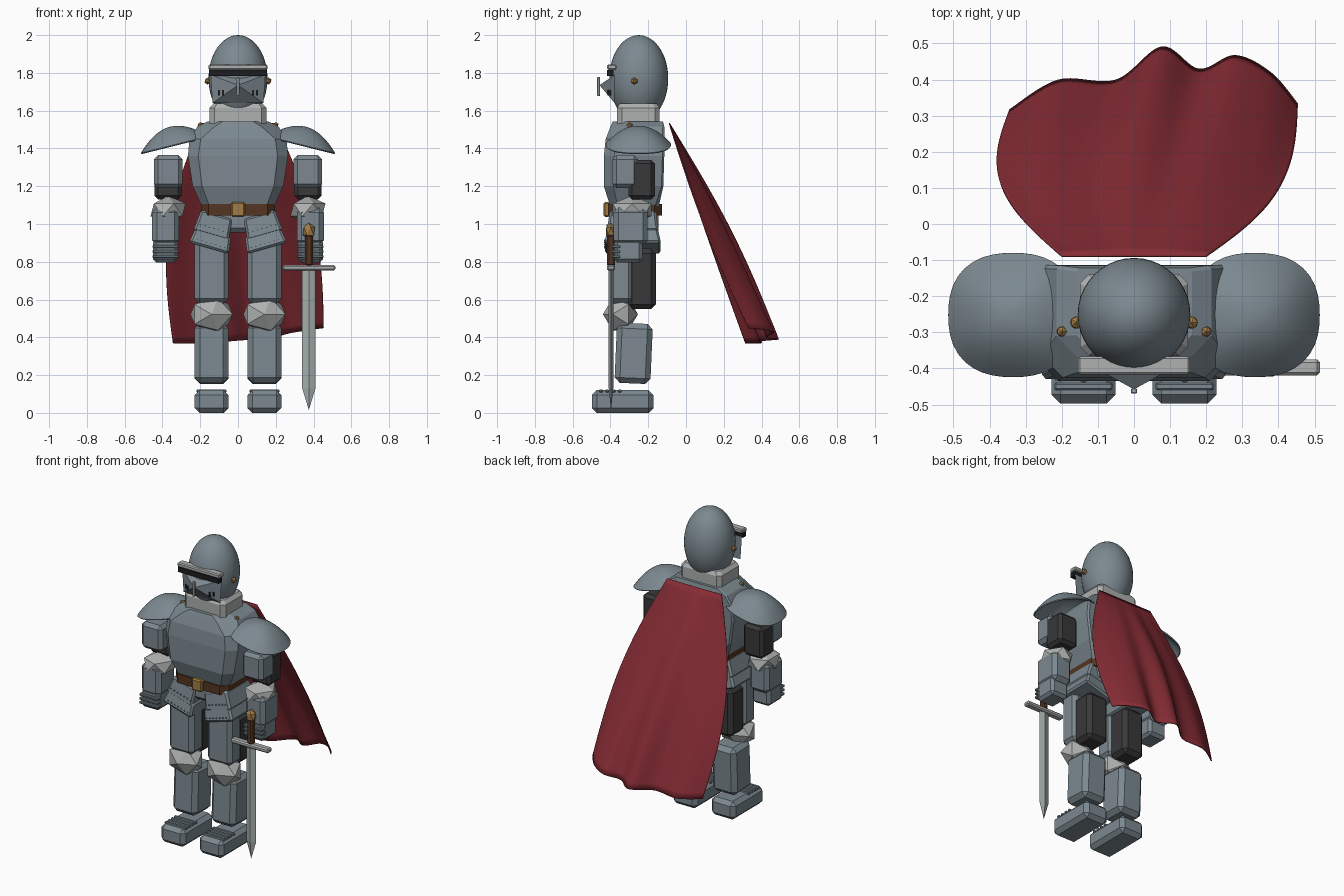
import bpy, bmesh, math
from mathutils import Vector, Matrix

cube = bpy.data.objects.get("Cube")
if cube:
    bpy.data.objects.remove(cube, do_unlink=True)


def material(name, *rgb):
    m = bpy.data.materials.new(name)
    m.use_nodes = True
    m.diffuse_color = (*rgb, 1)
    m.node_tree.nodes["Principled BSDF"].inputs["Base Color"].default_value = (*rgb, 1)
    return m


STEEL = material("blue steel", .2, .25, .28)
TRIM = material("pale steel", .42, .44, .43)
BLADE = material("blade steel", .37, .42, .40)
DARK = material("dark padding", .04, .04, .042)
BLACK = material("slot black", .012, .012, .014)
RED = material("cape red", .24, .025, .035)
BROWN = material("brown leather", .09, .035, .015)
GOLD = material("aged brass", .36, .2, .06)


def finish(name, bm, mat, smooth=False):
    bmesh.ops.recalc_face_normals(bm, faces=bm.faces)
    me = bpy.data.meshes.new(name)
    bm.to_mesh(me)
    bm.free()
    me.materials.append(mat)
    for p in me.polygons:
        p.use_smooth = smooth
    ob = bpy.data.objects.new(name, me)
    bpy.context.collection.objects.link(ob)
    return ob


def box(name, center, size, mat, bevel=0.0, rot=(0, 0, 0), taper=1.0):
    """Chamfered block; taper scales the top end."""
    bm = bmesh.new()
    bmesh.ops.create_cube(bm, size=1)
    for v in bm.verts:
        k = taper if v.co.z > 0 else 1
        v.co = Vector((v.co.x * size[0] * k, v.co.y * size[1] * k, v.co.z * size[2]))
    if bevel:
        bmesh.ops.bevel(bm, geom=bm.edges[:], offset=bevel, segments=1, affect='EDGES')
    ob = finish(name, bm, mat)
    ob.location = center
    ob.rotation_euler = [math.radians(a) for a in rot]


def gem(name, center, size, mat, rot_x=0):
    """Faceted twenty-sided ball."""
    bm = bmesh.new()
    bmesh.ops.create_icosphere(bm, subdivisions=1, radius=1,
                               matrix=Matrix.Rotation(math.radians(rot_x), 4, 'X'))
    bmesh.ops.scale(bm, vec=size, verts=bm.verts)
    finish(name, bm, mat).location = center


def loft(name, rings, mat):
    """Stack of chamfered rectangles: z, half width, front, back, front cut, back cut."""
    bm = bmesh.new()
    loops = []
    for z, w, f, b, c, d in rings:
        pts = [(-w + c, f), (w - c, f), (w, f + c), (w, b - d),
               (w - d, b), (-w + d, b), (-w, b - d), (-w, f + c)]
        loops.append([bm.verts.new((x, y, z)) for x, y in pts])
    for lo, hi in zip(loops, loops[1:]):
        for i in range(8):
            j = (i + 1) % 8
            bm.faces.new((lo[i], lo[j], hi[j], hi[i]))
    bm.faces.new(loops[0])
    bm.faces.new(loops[-1])
    finish(name, bm, mat)


# Helmet: egg dome, brow bar, eye slot, pointed visor with ridge and breaths
bm = bmesh.new()
bmesh.ops.create_uvsphere(bm, u_segments=40, v_segments=24, radius=1)
bmesh.ops.scale(bm, vec=(.156, .156, .23), verts=bm.verts)
finish("helmet_dome", bm, STEEL, True).location = (0, -.25, 1.77)
box("brow_bar", (0, -.392, 1.83), (.31, .05, .028), TRIM, .006)
box("eye_slot", (0, -.4, 1.8), (.3, .034, .032), BLACK)

TIP, BASE = -.458, -.378
bm = bmesh.new()
corners = [bm.verts.new((x, BASE, z)) for x, z in
           ((-.135, 1.64), (.135, 1.64), (.145, 1.79), (-.145, 1.79))]
tip = bm.verts.new((0, TIP, 1.735))
bm.faces.new(corners)
for i in range(4):
    bm.faces.new((corners[i], corners[(i + 1) % 4], tip))
finish("visor", bm, STEEL)
box("visor_ridge", (0, -.462, 1.728), (.016, .016, .1), TRIM, .003)
for s, side in ((1, "left"), (-1, "right")):
    for x in (.08, .1):
        y = TIP + (BASE - TIP) * x / .14
        box(side + "_breath", (s * x, y + .003, 1.695), (.011, .012, .028), BLACK)
    gem(side + "_visor_pivot", (s * .16, -.273, 1.757), (.019, .019, .019), GOLD)

# Collar, cuirass, belt and hips
loft("collar", [(1.53, .15, -.365, -.14, .025, .025), (1.615, .15, -.365, -.14, .025, .025),
                (1.638, .13, -.35, -.155, .02, .02)], TRIM)
loft("cuirass", [(1.09, .19, -.40, -.145, .04, .02), (1.2, .24, -.435, -.12, .05, .01),
                 (1.36, .265, -.435, -.115, .055, .01), (1.45, .257, -.425, -.113, .06, .01),
                 (1.515, .215, -.4, -.115, .09, .01), (1.543, .16, -.388, -.122, .08, .01)], STEEL)
loft("belt", [(1.045, .195, -.413, -.126, .04, .04), (1.105, .195, -.413, -.126, .04, .04)], BROWN)
box("belt_buckle", (0, -.42, 1.077), (.075, .034, .078), GOLD, .008)
box("hips", (0, -.27, 1.02), (.35, .25, .13), STEEL, .025)


def pauldron(side, s):
    """Shallow dome with a squarish oval rim, tilted off the shoulder."""
    bm = bmesh.new()
    n, rows = 40, 12
    top = bm.verts.new((0, 0, .098))
    prev = None
    for r in range(1, rows + 1):
        t = math.sin(r / rows * math.pi / 2)
        ring = []
        for i in range(n):
            a = 2 * math.pi * i / n
            c, d = math.cos(a), math.sin(a)
            k = t / (abs(c) ** 2.4 + abs(d) ** 2.4) ** (1 / 2.4)
            ring.append(bm.verts.new((.185 * k * c, .172 * k * d,
                                      .098 * max(0, 1 - t * t) ** 1.05)))
        for i in range(n):
            j = (i + 1) % n
            bm.faces.new((prev[i], ring[i], ring[j], prev[j]) if prev
                         else (top, ring[i], ring[j]))
        prev = ring
    ob = finish(side + "_pauldron", bm, STEEL, True)
    ob.location = (s * .335, -.252, 1.42)
    ob.rotation_euler.y = s * math.radians(14)
    mod = ob.modifiers.new("thickness", 'SOLIDIFY')
    mod.thickness = .008


# Limbs, built once per side
for s, side in ((1, "left"), (-1, "right")):
    pauldron(side, s)
    gem(side + "_shoulder_rivet", (s * .2, -.298, 1.522), (.016, .016, .018), GOLD)

    # Arm
    box(side + "_arm_padding", (s * .37, -.235, 1.235), (.145, .14, .21), DARK, .02)
    box(side + "_upper_arm_plate", (s * .37, -.322, 1.277), (.152, .135, .175), STEEL, .022)
    gem(side + "_elbow_cop", (s * .37, -.286, 1.075), (.104, .12, .075), TRIM)
    box(side + "_forearm", (s * .383, -.293, .987), (.142, .18, .2), STEEL, .025)
    box(side + "_gauntlet", (s * .383, -.305, .858), (.132, .15, .125), STEEL, .018)
    for i in range(3):
        box(side + "_finger_plate", (s * .383, -.37, .828 + .026 * i),
            (.138, .045, .016), STEEL, .004)

    # Tassets with rivet rows
    for name, x, z, w, h in (("upper", .128, .995, .195, .12), ("lower", .142, .915, .22, .09)):
        tilt = math.radians(-16 * s)
        box(side + "_" + name + "_tasset", (s * x, -.282, z), (w, .275 + (w - .195), h),
            STEEL, .012, (0, -16 * s, 0), .88)
        for i in range(7):
            d = (i - 3) * .025
            box(side + "_tasset_rivet",
                (s * x + d * math.cos(tilt), -.416 - (w - .195) / 2, z - d * math.sin(tilt) - .02),
                (.006, .012, .006), STEEL)

    # Leg
    box(side + "_thigh_padding", (s * .14, -.235, .71), (.155, .15, .32), DARK, .025)
    box(side + "_thigh_plate", (s * .14, -.345, .765), (.18, .13, .37), STEEL, .025)
    gem(side + "_knee_cop", (s * .14, -.347, .522), (.125, .093, .1), TRIM, 90)
    box(side + "_shin", (s * .14, -.277, .315), (.178, .19, .318), STEEL, .028, (-2.5, 0, 0))
    box(side + "_boot", (s * .14, -.335, .06), (.178, .325, .12), STEEL, .025)
    for i in range(4):
        box(side + "_toe_plate", (s * .14, -.45 + .033 * i, .116), (.16, .02, .016), STEEL, .004)


# Cape: hem curve joined to the straight shoulder edge
HEM = [Vector(p) for p in ((-.345, .318, .37), (-.21, .4, .37), (-.05, .4, .38),
                           (.077, .492, .39), (.18, .43, .40), (.28, .468, .425),
                           (.38, .42, .44), (.454, .334, .45))]


def hem(u):
    """Smooth curve through the hem points."""
    f = u * (len(HEM) - 1)
    i = min(int(f), len(HEM) - 2)
    t = f - i
    a, b, c, d = (HEM[max(0, min(k, len(HEM) - 1))] for k in range(i - 1, i + 3))
    return b + (c - a) * (t / 2) + (a * 2 - b * 5 + c * 4 - d) * (t * t / 2) \
        + (b * 3 - a - c * 3 + d) * (t ** 3 / 2)


bm = bmesh.new()
NU, NV = 63, 30
grid = []
for r in range(NV + 1):
    v = r / NV
    row = []
    for q in range(NU + 1):
        u = q / NU
        p = Vector((-.2 + .4 * u, -.086, 1.535)).lerp(hem(u), v)
        side_pull = 2 * u - 1
        p.x += math.sin(math.pi * v) * side_pull * (.097 if u < .5 else .075)
        p.y += math.sin(math.pi * v) * (.055 * math.sin(math.pi * u) ** 2 - .005 - .02 * u)
        row.append(bm.verts.new(p))
    grid.append(row)
for r in range(NV):
    for q in range(NU):
        bm.faces.new((grid[r][q], grid[r][q + 1], grid[r + 1][q + 1], grid[r + 1][q]))
cape = finish("cape", bm, RED, True)
mod = cape.modifiers.new("thickness", 'SOLIDIFY')
mod.thickness = .006

# Sword: diamond-section blade, guard, grip and pommel
SX, SY = .375, -.397
bm = bmesh.new()
ends = [[bm.verts.new((SX + x, SY + y, z)) for x, y in
         ((-.035, 0), (0, -.012), (.035, 0), (0, .012))] for z in (.76, .13)]
point = bm.verts.new((SX, SY, .015))
bm.faces.new(ends[0])
for i in range(4):
    j = (i + 1) % 4
    bm.faces.new((ends[0][i], ends[0][j], ends[1][j], ends[1][i]))
    bm.faces.new((ends[1][i], ends[1][j], point))
finish("sword_blade", bm, BLADE)
box("sword_guard", (SX, SY, .768), (.28, .044, .03), TRIM, .008)
box("sword_grip", (SX, SY, .86), (.042, .042, .17), BROWN, .01)
gem("sword_pommel", (SX, SY, .962), (.036, .03, .045), GOLD)
